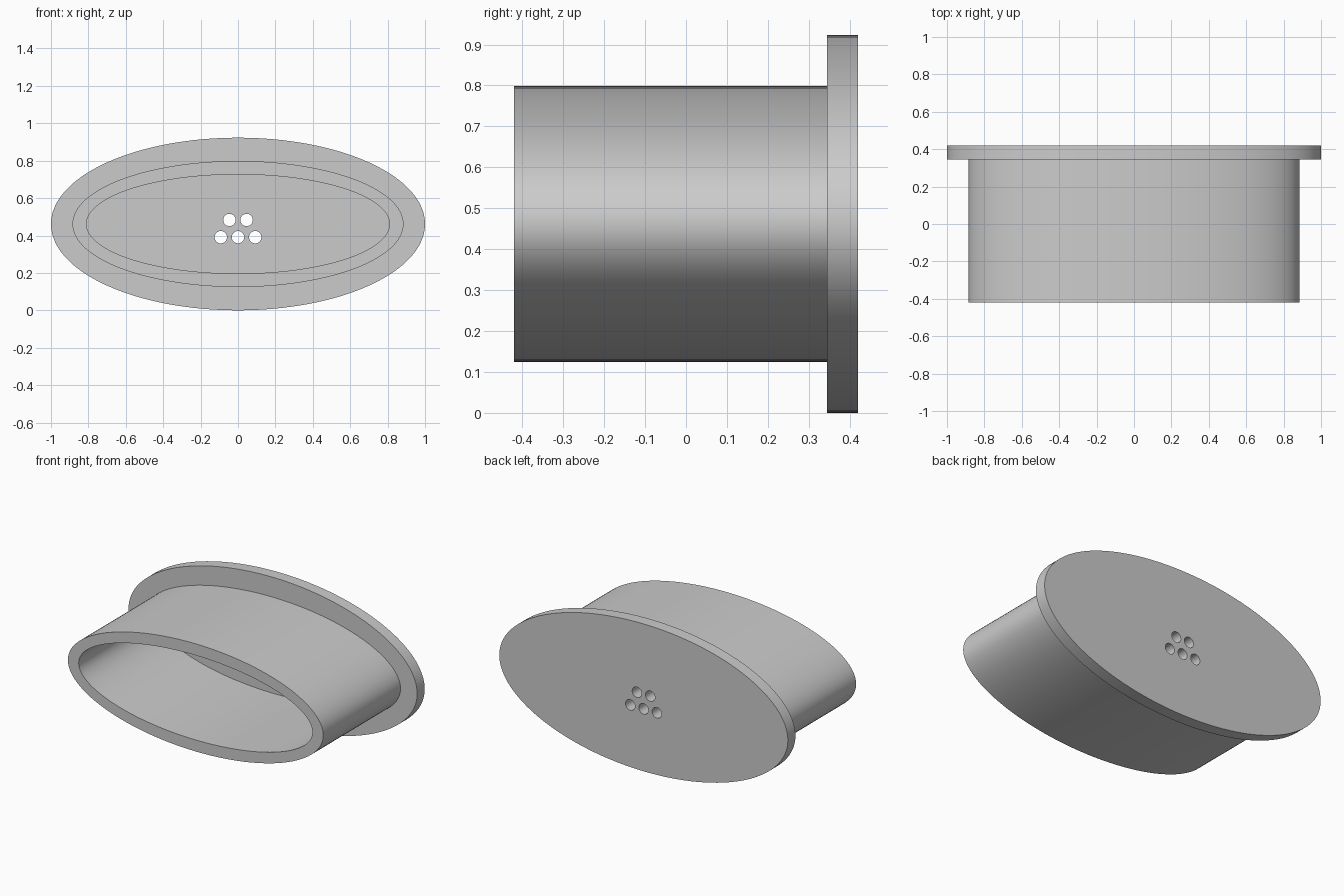
import bpy, bmesh, math

cube = bpy.data.objects.get("Cube")
if cube:
    bpy.data.objects.remove(cube, do_unlink=True)

SEGMENTS = 128
CENTRE_Z = 0.4615
HOLE_RADIUS = 0.033

grey = bpy.data.materials.new("plain grey")
grey.use_nodes = True
grey.diffuse_color = (0.6, 0.6, 0.6, 1)
grey.node_tree.nodes["Principled BSDF"].inputs["Base Color"].default_value = (0.6, 0.6, 0.6, 1)


def loft_ellipses(name, rings, x=0, z=CENTRE_Z, segments=SEGMENTS):
    """Skin a closed solid through ellipses given as (x radius, z radius, y)."""
    bm = bmesh.new()
    loops = []
    for rx, rz, y in rings:
        angles = [2 * math.pi * i / segments for i in range(segments)]
        loops.append([bm.verts.new((x + rx * math.cos(a), y, z + rz * math.sin(a)))
                      for a in angles])
    for near, far in zip(loops, loops[1:]):
        for i in range(segments):
            j = (i + 1) % segments
            bm.faces.new((near[i], near[j], far[j], far[i]))
    bm.faces.new(loops[0])
    bm.faces.new(loops[-1])
    bmesh.ops.recalc_face_normals(bm, faces=bm.faces)
    mesh = bpy.data.meshes.new(name)
    bm.to_mesh(mesh)
    bm.free()
    mesh.materials.append(grey)
    obj = bpy.data.objects.new(name, mesh)
    bpy.context.collection.objects.link(obj)
    return obj


# Hollow oval sleeve with a wide flange closing its back
cap = loft_ellipses("flanged_oval_cap", [
    (0.81, 0.265, 0.345),
    (0.81, 0.265, -0.42),
    (0.885, 0.337, -0.42),
    (0.885, 0.337, 0.345),
    (1.0, 0.4615, 0.345),
    (1.0, 0.4615, 0.42),
])

# Two rows of small round holes through the flange
for row_z, columns in ((0.483, (-0.046, 0.046)), (0.391, (-0.092, 0, 0.092))):
    for x in columns:
        cutter = loft_ellipses("hole_cutter", [
            (HOLE_RADIUS, HOLE_RADIUS, 0.3), (HOLE_RADIUS, HOLE_RADIUS, 0.5)],
            x, row_z, 32)
        cutter.hide_render = True
        cut = cap.modifiers.new("hole", "BOOLEAN")
        cut.operation = "DIFFERENCE"
        cut.solver = "EXACT"
        cut.object = cutter
        bpy.context.view_layer.objects.active = cap
        bpy.ops.object.modifier_apply(modifier=cut.name)
        bpy.data.objects.remove(cutter, do_unlink=True)

# Smooth curved walls with sharp rims
bpy.ops.object.select_all(action="DESELECT")
cap.select_set(True)
bpy.context.view_layer.objects.active = cap
bpy.ops.object.shade_smooth_by_angle(angle=math.radians(30))
